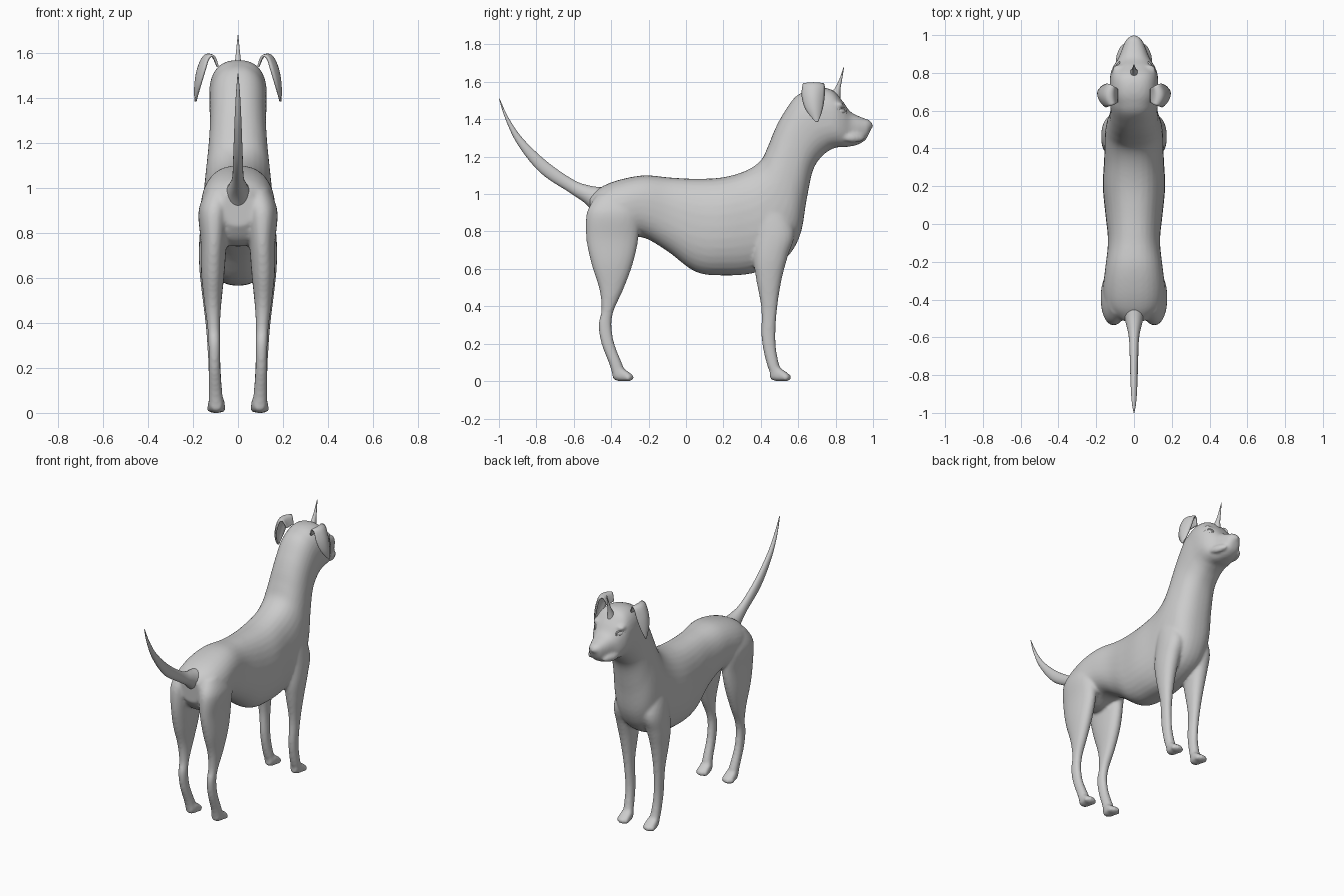
import bpy, bmesh, math
from mathutils import Vector, Matrix


def catmull(rows, n):
    """Smoothly resample a list of equal-length number rows."""
    out = []
    for i in range(len(rows) - 1):
        a, b = rows[max(i - 1, 0)], rows[i]
        c, d = rows[i + 1], rows[min(i + 2, len(rows) - 1)]
        for k in range(n):
            t = k / n
            out.append([0.5 * (2 * q + (r - p) * t + (2 * p - 5 * q + 4 * r - s) * t * t
                               + (3 * q - p - 3 * r + s) * t ** 3)
                        for p, q, r, s in zip(a, b, c, d)])
    return out + [list(rows[-1])]


def loft(bm, rows, side=1, e=2.0, n=5, seg=32):
    """Rings spanning two side-view points: (y1, z1, y2, z2, x centre, half width)."""
    rings = []
    for y1, z1, y2, z2, xc, w in catmull(rows, n):
        ring = []
        for k in range(seg):
            a = 2 * math.pi * k / seg
            s, c = math.sin(a), math.cos(a)
            s = math.copysign(abs(s) ** (2 / e), s)
            c = math.copysign(abs(c) ** (2 / e), c)
            ring.append(bm.verts.new((side * (xc + w * s), (y1 + y2) / 2 + c * (y1 - y2) / 2,
                                      (z1 + z2) / 2 + c * (z1 - z2) / 2)))
        rings.append(ring)
    faces = [bm.faces.new(rings[0]), bm.faces.new(rings[-1])]
    for r, q in zip(rings, rings[1:]):
        for k in range(seg):
            j = (k + 1) % seg
            faces.append(bm.faces.new((r[k], r[j], q[j], q[k])))
    bmesh.ops.recalc_face_normals(bm, faces=faces)


def ball(bm, loc, size, rot=0):
    m = Matrix.Translation(loc) @ Matrix.Rotation(rot, 4, 'Z') @ Matrix.Diagonal((*size, 1))
    bmesh.ops.create_uvsphere(bm, u_segments=24, v_segments=14, radius=1, matrix=m)


def finish(bm, name):
    me = bpy.data.meshes.new(name)
    bm.to_mesh(me)
    bm.free()
    me.polygons.foreach_set("use_smooth", [True] * len(me.polygons))
    ob = bpy.data.objects.new(name, me)
    bpy.context.collection.objects.link(ob)
    return ob


# Torso, neck and head: top point, bottom point, half width
trunk = [
    (-.515, .99, -.505, .83, 0, .07), (-.45, 1.04, -.45, .76, 0, .145),
    (-.35, 1.078, -.36, .74, 0, .165), (-.22, 1.1, -.24, .77, 0, .152),
    (-.08, 1.088, -.10, .695, 0, .138), (.06, 1.082, .05, .585, 0, .152),
    (.20, 1.09, .20, .565, 0, .165), (.32, 1.125, .37, .58, 0, .158),
    (.40, 1.18, .53, .655, 0, .155), (.44, 1.26, .61, .78, 0, .145),
    (.475, 1.345, .645, .97, 0, .132), (.52, 1.43, .68, 1.13, 0, .125),
    (.59, 1.525, .735, 1.21, 0, .127), (.68, 1.565, .79, 1.245, 0, .128)]
head = [
    (.59, 1.525, .735, 1.21, 0, .12), (.68, 1.565, .77, 1.24, 0, .128),
    (.775, 1.56, .81, 1.25, 0, .125), (.835, 1.50, .84, 1.25, 0, .108),
    (.88, 1.44, .88, 1.255, 0, .082), (.94, 1.41, .92, 1.265, 0, .062),
    (.98, 1.395, .96, 1.29, 0, .044), (.993, 1.375, .982, 1.33, 0, .022)]
# Legs: front point, back point, x centre, half width
hind = [
    (-.30, 1.02, -.48, .99, .085, .05), (-.25, .90, -.53, .90, .105, .07),
    (-.255, .76, -.533, .76, .108, .058), (-.285, .625, -.505, .625, .112, .052),
    (-.335, .49, -.463, .49, .112, .038), (-.385, .38, -.452, .38, .108, .028),
    (-.398, .30, -.468, .30, .105, .026), (-.383, .2, -.452, .2, .104, .026),
    (-.34, .09, -.41, .09, .1, .03), (-.32, .03, -.39, .02, .096, .034)]
fore = [
    (.52, .98, .36, .95, .075, .07), (.58, .80, .365, .80, .1, .07),
    (.545, .67, .36, .66, .113, .06), (.512, .545, .375, .545, .115, .047),
    (.487, .385, .403, .385, .112, .031), (.478, .22, .405, .22, .105, .027),
    (.495, .10, .435, .08, .1, .03), (.52, .03, .465, .02, .096, .034)]

# Body: everything fused into one smooth skin
bm = bmesh.new()
loft(bm, trunk, e=2.35)
loft(bm, head, e=2.5)
ball(bm, (0, .978, 1.366), (.032, .022, .024))          # nose
for s in (1, -1):
    loft(bm, hind, s, 2.2)
    loft(bm, fore, s, 2.2)
    ball(bm, (s * .082, .81, 1.475), (.034, .035, .02), s * -.5)   # brow
    ball(bm, (s * .07, .90, 1.30), (.02, .06, .025), s * .35)      # lip
    for heel in (-.392, .45):
        paw = [(0, .07, .012, .022), (.03, .085, 0, .034), (.065, .062, 0, .039),
               (.09, .045, 0, .036), (.1, .03, .01, .025)]
        loft(bm, [(heel + y, top, heel + y, low, .096, w) for y, top, low, w in paw], s, 2.6)
        for k in range(4):
            ball(bm, (s * .096 + (k - 1.5) * .02, heel + (.094 if k in (1, 2) else .082), .02),
                 (.0115, .02, .02))
body = finish(bm, "body")
mod = body.modifiers.new("Fuse", 'REMESH')
mod.mode = 'VOXEL'
mod.voxel_size = .009
mod.use_smooth_shade = True
mod = body.modifiers.new("Soften", 'SMOOTH')
mod.factor = .5
mod.iterations = 7

# Tail
bm = bmesh.new()
loft(bm, [(-.44, 1.035, -.49, .90, 0, .06), (-.515, 1.045, -.545, .955, 0, .042),
          (-.60, 1.075, -.625, 1.01, 0, .026), (-.745, 1.175, -.78, 1.115, 0, .021),
          (-.875, 1.3, -.90, 1.265, 0, .016), (-.95, 1.41, -.965, 1.40, 0, .01),
          (-.996, 1.51, -1.0, 1.51, 0, .002)])
finish(bm, "tail")

# Horn
bm = bmesh.new()
loft(bm, [(.765, 1.53, .825, 1.50, 0, .025), (.795, 1.565, .826, 1.56, 0, .014),
          (.82, 1.615, .835, 1.615, 0, .008), (.843, 1.68, .846, 1.68, 0, .0015)])
finish(bm, "horn")

# Eyes with rolled lids
bm = bmesh.new()
for s in (1, -1):
    ball(bm, (s * .088, .828, 1.442), (.016, .027, .018), s * .6)
finish(bm, "eyes")
bm = bmesh.new()
for s in (1, -1):
    turn = Matrix.Translation((s * .094, .832, 1.442)) @ Matrix.Rotation(s * .6, 4, 'Z')
    grid = [[bm.verts.new(turn @ Vector((
        s * .005 * math.cos(b), (.029 + .005 * math.sin(b)) * math.cos(a),
        (.018 + .005 * math.sin(b)) * math.sin(a))))
        for b in (j * math.pi / 4 for j in range(8))]
        for a in (i * math.pi / 12 for i in range(24))]
    for i in range(24):
        for j in range(8):
            h, k = (i + 1) % 24, (j + 1) % 8
            bm.faces.new((grid[i][j], grid[h][j], grid[h][k], grid[i][k]))
bmesh.ops.recalc_face_normals(bm, faces=bm.faces)
finish(bm, "eyelids")

# Ears: folded sheets, x, y, z, half width, cupping
ear = [(.09, .68, 1.54, .035, .0), (.115, .68, 1.588, .048, .008), (.15, .682, 1.585, .057, .02),
       (.177, .68, 1.53, .058, .028), (.189, .685, 1.46, .042, .02), (.189, .70, 1.385, .004, 0)]
bm = bmesh.new()
for s in (1, -1):
    rows = []
    for x, y, z, w, cup in catmull(ear, 6):
        rows.append([bm.verts.new((s * (x - cup * u * u), y + w * u, z - .4 * cup * u * u))
                     for u in (k / 5 - 1 for k in range(11))])
    for r, q in zip(rows, rows[1:]):
        for k in range(10):
            f = (r[k], r[k + 1], q[k + 1], q[k])
            bm.faces.new(f if s > 0 else f[::-1])
ears = finish(bm, "ears")
mod = ears.modifiers.new("Thickness", 'SOLIDIFY')
mod.thickness = .01
mod.offset = 0
